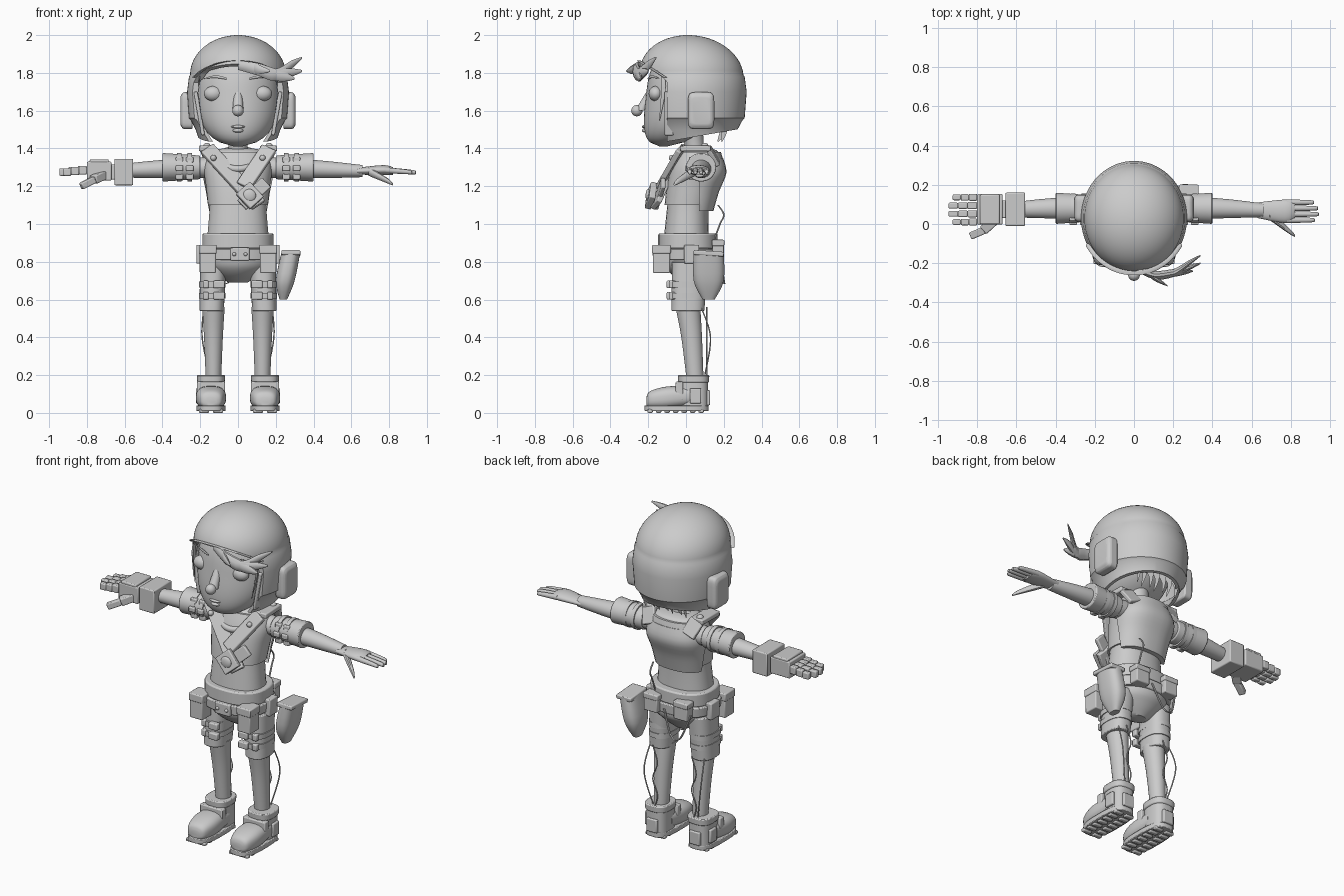
import bpy, bmesh, math
from mathutils import Vector, Matrix

default = bpy.data.objects.get("Cube")
if default:
    bpy.data.objects.remove(default, do_unlink=True)

GREY = (0.6, 0.6, 0.6, 1)
grey = bpy.data.materials.new("plain grey")
grey.use_nodes = True
grey.diffuse_color = GREY
grey.node_tree.nodes["Principled BSDF"].inputs["Base Color"].default_value = GREY

X, Y, Z = Vector((1, 0, 0)), Vector((0, 1, 0)), Vector((0, 0, 1))
SIDES = ((1, "left"), (-1, "right"))
parts = []


def finish(name, bm, bevel=0):
    bmesh.ops.recalc_face_normals(bm, faces=bm.faces)
    mesh = bpy.data.meshes.new(name)
    bm.to_mesh(mesh)
    bm.free()
    mesh.materials.append(grey)
    obj = bpy.data.objects.new(name, mesh)
    bpy.context.collection.objects.link(obj)
    if bevel:
        modifier = obj.modifiers.new("bevel", 'BEVEL')
        modifier.width, modifier.segments, modifier.limit_method = bevel, 2, 'ANGLE'
    parts.append(obj)
    return obj


def smooth_path(rows, steps):
    """Catmull-Rom curve through rows of numbers."""
    result = []
    for i in range(len(rows) - 1):
        before, start = rows[max(i - 1, 0)], rows[i]
        end, after = rows[i + 1], rows[min(i + 2, len(rows) - 1)]
        for k in range(steps):
            t = k / steps
            result.append([q + t * (r - p + t * (2*p - 5*q + 4*r - s + t * (3*(q - r) + s - p))) / 2
                           for p, q, r, s in zip(before, start, end, after)])
    return result + [list(rows[-1])]


def loft(name, rows, u=X, v=Y, flat=1, power=2, sides=32, steps=4, back_of=None, bevel=0):
    """Each row is a centre x, y, z and a radius along u; along v it is multiplied by flat."""
    bm, rings = bmesh.new(), []
    for x, y, z, radius in smooth_path(rows, steps):
        ring = []
        for k in range(sides):
            angle = math.tau * (k + 0.5) / sides
            c, s = math.cos(angle), math.sin(angle)
            offset = (u * math.copysign(abs(c) ** (2 / power), c)
                      + v * math.copysign(abs(s) ** (2 / power), s) * flat)
            ring.append(bm.verts.new(Vector((x, y, z)) + offset * radius))
        rings.append(ring)
    for low, high in zip(rings, rings[1:]):
        for k in range(sides):
            n = (k + 1) % sides
            bm.faces.new((low[k], low[n], high[n], high[k]))
    bm.faces.new(rings[0])
    bm.faces.new(rings[-1])
    if back_of is not None:
        bmesh.ops.bisect_plane(bm, geom=bm.verts[:] + bm.edges[:] + bm.faces[:],
                               plane_co=Y * back_of, plane_no=Y, clear_inner=True)
    return finish(name, bm, bevel)


def bar(name, start, end, width, thick, up=Z, bevel=0.006):
    """Box running from start to end."""
    start, end = Vector(start), Vector(end)
    along = (end - start).normalized()
    across = Vector(up).cross(along).normalized()
    frame = Matrix((along, across, along.cross(across))).transposed().to_4x4()
    bm = bmesh.new()
    bmesh.ops.create_cube(bm, size=1, matrix=Matrix.Translation((start + end) / 2) @ frame
                          @ Matrix.Diagonal(((end - start).length, width, thick, 1)))
    return finish(name, bm, bevel)


def box(name, centre, size):
    half = X * size[0] / 2
    return bar(name, Vector(centre) - half, Vector(centre) + half, size[1], size[2])


def pouch(name, centre, size):
    """Box with a slightly larger lid over its top third."""
    box(name, centre, size)
    lid = Vector(centre) + Z * size[2] * 0.4
    box(name + "_flap", lid, (size[0] * 1.1, size[1] * 1.1, size[2] / 3))


def ball(name, centre, radius, squash=(1, 1, 1)):
    bm = bmesh.new()
    bmesh.ops.create_uvsphere(bm, u_segments=24, v_segments=16, radius=radius,
                              matrix=Matrix.Translation(centre) @ Matrix.Diagonal((*squash, 1)))
    finish(name, bm)


def lock(name, points, radius):
    """Tapered strand of hair."""
    last = len(points) - 1
    loft(name, [(*p, radius * math.sin(math.pi * (0.25 + 0.7 * i / last)))
                for i, p in enumerate(points)], Z, Y, flat=0.6, sides=10)


def wire(name, points, radius=0.004):
    loft(name, [(*p, radius) for p in points], sides=8, steps=6)


# Head: egg whose chin is pushed forward
head_rows = []
for i in range(25):
    t = i / 24
    radius = 0.22 * math.sqrt(1 - abs(1 - 2 * t) ** 2.5)
    head_rows.append((0, -0.12 * (1 - t) ** 4, 1.41 + t * 0.54, max(radius, 0.02)))
loft("head", head_rows, flat=0.93, sides=48, steps=1)
loft("neck", [(0, .07, 1.27, .07), (0, .05, 1.38, .05), (0, .03, 1.5, .06)])

# Facial features
loft("nose_bridge", [(0, -.19, 1.7, .02), (0, -.24, 1.6, .03)])
ball("nose_tip", (0, -.26, 1.6), .03)
ball("upper_lip", (0, -.21, 1.515), .04, (1, .6, .25))
ball("lower_lip", (0, -.21, 1.495), .03, (1, .8, .4))
for s, side in SIDES:
    ball(side + "_eye", (s * .13, -.16, 1.69), .05, (1, .75, .8))
    lock(side + "_eyebrow", [(s * .06, -.2, 1.77), (s * .12, -.18, 1.78), (s * .18, -.14, 1.77)], .008)

# Helmet shell: wide lower band and domed crown, hollowed and opened at the face
helmet_rows = [(0, .05, 1.4, .19), (0, .03, 1.5, .225), (0, .03, 1.55, .25),
               (0, .03, 1.56, .26), (0, .03, 1.7, .27), (0, .03, 1.78, .26)]
for i in range(16):
    angle = math.pi / 2 * i / 15
    helmet_rows.append((0, .03 - .02 * math.sin(angle), 1.79 + .21 * math.sin(angle),
                        max(.254 * math.cos(angle), .01)))
cavity_rows = [(x, y, z - .02, max(r - .025, .01)) for x, y, z, r in helmet_rows]
helmet = loft("helmet", helmet_rows, flat=1.08, sides=64, steps=1)
cavity = loft("helmet_cavity", cavity_rows, flat=1.08, sides=64, steps=1)
bm = bmesh.new()
outline = ((-.5, 1.3), (-.1, 1.3), (-.1, 1.75), (-.15, 1.81), (-.27, 1.86), (-.5, 1.87))
profile = bm.faces.new([bm.verts.new((-.5, y, z)) for y, z in outline])
pushed = bmesh.ops.extrude_face_region(bm, geom=[profile])["geom"]
bmesh.ops.translate(bm, vec=X, verts=[e for e in pushed if isinstance(e, bmesh.types.BMVert)])
opening = finish("helmet_opening", bm)
hem = bar("helmet_hem", (0, -.3, 1.32), (0, .5, 1.46), .8, .16, bevel=0)
bpy.context.view_layer.objects.active = helmet
for cutter in (cavity, opening, hem):
    modifier = helmet.modifiers.new("cut", 'BOOLEAN')
    modifier.object, modifier.solver = cutter, 'EXACT'
    bpy.ops.object.modifier_apply(modifier=modifier.name)
    parts.remove(cutter)
    bpy.data.objects.remove(cutter, do_unlink=True)

# Brim bead, ear covers and temple hair
brim = []
for i in range(-4, 5):
    angle = math.radians(15 * i)
    brim.append((.27 * math.sin(angle), .03 - .28 * math.cos(angle),
                 1.865 - .18 * (1 - math.cos(angle))))
wire("helmet_brim", brim, .012)
for s, side in SIDES:
    loft(side + "_ear_cover", [(s * .24, .08, 1.6, .07), (s * .29, .08, 1.6, .07), (s * .305, .08, 1.6, .055)],
         Y, Z, flat=1.4, power=6, steps=1, bevel=.008)
    bar(side + "_cheek_strap", (s * .225, -.09, 1.7), (s * .185, -.09, 1.47), .05, .02, X)
    lock(side + "_temple_hair", [(s * .2, -.12, 1.8), (s * .21, -.12, 1.7), (s * .19, -.14, 1.55)], .02)

# Fringe swept to one side, and hair at the nape
for tip in ((.34, -.16, 1.88), (.34, -.2, 1.81), (.3, -.24, 1.77)):
    bend = Vector(tip) * 0.6 + Vector((.2, -.25, 1.79)) * 0.4
    lock("fringe", [(0, -.22, 1.84), (.1, -.26, 1.82), (.2, -.25, 1.79), bend, tip], .035)
lock("fringe_tip", [(.04, -.22, 1.84), (.1, -.27, 1.82), (.17, -.315, 1.81)], .03)
for i in range(-3, 4):
    x = i * .045
    lock("nape_hair", [(x, .15, 1.6), (x, .2, 1.52), (x, .17 + .02 * (i % 2), 1.44)], .035)

# Torso, with vest and back plate as wider copies of its upper part
torso_rows = [(0, 0, .86, .17), (0, .01, 1.1, .15), (0, .03, 1.2, .16),
              (0, .06, 1.3, .17), (0, .07, 1.38, .14), (0, .07, 1.4, .08)]
chest_rows = torso_rows[1:-1]
loft("torso", torso_rows, flat=.73, power=2.3)
loft("vest", [(x, y, z, r * 1.06) for x, y, z, r in chest_rows], flat=.78, power=2.3)
loft("back_plate", [(x, y, z - .03, r * 1.08) for x, y, z, r in chest_rows],
     flat=.84, power=2.5, back_of=.07)
bpy.ops.mesh.primitive_torus_add(location=(0, 0, 1.345), rotation=(.6, 0, 0),
                                 major_radius=.095, minor_radius=.018)
collar = bpy.context.object
collar.name = "collar"
collar.data.materials.append(grey)
parts.append(collar)

# Crossed chest straps, shoulder straps and buckle
for (s, side), foot in zip(SIDES, ((.03, -.14, 1.2), (.11, -.16, 1.1))):
    bar(side + "_chest_strap", (s * .165, -.025, 1.4), foot, .085, .03, (-s * .1, -.75, .5))
    bar(side + "_shoulder_strap", (s * .165, -.03, 1.4), (s * .16, .13, 1.4), .085, .03)
    bar(side + "_back_strap", (s * .16, .12, 1.4), (s * .13, .17, 1.32), .085, .025, Y)
    ball(side + "_shoulder_stud", (s * .165, .1, 1.41), .02)
    ball(side + "_strap_stud", (s * .13, -.075, 1.35), .016)
bar("chest_tail", (.15, -.12, 1.22), (.02, -.16, 1.1), .07, .025, -Y)
bar("buckle", (.025, -.18, 1.19), (.1, -.19, 1.11), .1, .035, Z * .4 - Y)
ball("buckle_stud", (.06, -.2, 1.15), .035, (1, .4, 1))

# Hips, waistband and belt
loft("hips", [(0, .03, .69, .05), (0, .02, .74, .13), (0, .02, .8, .18), (0, .01, .92, .18)], flat=.8)
loft("waistband", [(0, .01, .87, .19), (0, .01, .95, .19)], flat=.83, power=2.4, steps=1, bevel=.008)
loft("belt", [(0, .01, .81, .195), (0, .01, .87, .2)], flat=.83, power=2.5, steps=1, bevel=.006)
box("belt_buckle", (.01, -.152, .84), (.1, .03, .07))
for x in (-.02, .04):
    ball("belt_rivet", (x, -.168, .84), .01)
for s, side in SIDES:
    pouch(side + "_front_pouch", (s * .16, -.13, .81), (.085, .09, .14))
    pouch(side + "_back_pouch", (s * .1, .17, .86), (.09, .06, .1))
    box(side + "_hip_pouch", (s * .2, .03, .84), (.04, .08, .1))
loft("hip_bag", [(.24, .12, .6, .02), (.25, .12, .7, .05), (.28, .12, .85, .05)], flat=1.6, power=2.6)
bar("hip_bag_flap", (.28, .04, .85), (.28, .2, .84), .1, .025)
wire("aerial", [(.1, .15, .92), (.1, .18, 1), (.1, .2, 1.05), (.1, .17, 1.1)], .005)
wire("back_loop", [(-.15, .17, .84), (-.1, .2, .7), (-.04, .2, .7), (.02, .18, .84)], .006)

# Legs, shorts, leg straps and cables
for s, side in SIDES:
    x = s * .13
    loft(side + "_leg", [(x, .05, .15, .04), (x, .03, .4, .05), (x, .01, .56, .06)], flat=1.1)
    loft(side + "_shorts_leg", [(s * .14, .01, .54, .065), (x, .02, .8, .07)],
         flat=1.35, power=2.5, bevel=.005)
    for z in (.62, .68):
        loft(side + "_leg_strap", [(s * .137, .01, z + dz, .07) for dz in (-.015, .015)],
             flat=1.4, power=2.5, steps=1)
        box(side + "_strap_clip", (s * .1, -.085, z), (.06, .035, .04))
        box(side + "_side_clip", (s * .17, -.07, z), (.03, .04, .04))
    wire(side + "_leg_cable", [(s * .18, .08, .56), (s * .19, .13, .4), (s * .15, .1, .2)])
    wire(side + "_calf_cable", [(x + .015 * (-1) ** i, .11, .56 - i * .1) for i in range(5)])

# Boots
for s, side in SIDES:
    x = s * .143
    loft(side + "_boot_shaft", [(x, .04, .03, .067), (x, .04, .2, .067)], flat=1.15, power=2.8)
    loft(side + "_boot_cuff", [(x, .04, .16, .073), (x, .04, .2, .075)],
         flat=1.12, power=2.8, steps=1, bevel=.006)
    loft(side + "_boot_toe", [(x, -.21, .06, .03), (x, -.19, .07, .06), (x, -.1, .08, .08), (x, .03, .09, .07)],
         X, Z, flat=.75, power=2.6)
    loft(side + "_sole", [(x, -.05, z, .17) for z in (.01, .04)],
         Y, X, flat=.46, power=3, steps=1, bevel=.004)
    bar(side + "_instep_strap", (x - .075, -.035, .115), (x + .075, -.035, .115), .04, .1)
    box(side + "_ankle_block", (x + s * .065, .05, .09), (.03, .06, .08))
    box(side + "_heel_block", (x, .115, .08), (.07, .025, .08))
    for i in range(7):
        for shift in (-.037, .037):
            box(side + "_tread", (x + shift, i * .045 - .19, .01), (.055, .028, .02))

# Arms and sleeves with clips
for s, side in SIDES:
    loft(side + "_arm", [(s * .13, .08, 1.3, .06), (s * .42, .08, 1.29, .052), (s * .66, .07, 1.28, .035)],
         Y, Z, flat=.92)
    loft(side + "_sleeve", [(s * .2, .08, 1.3, .066), (s * .4, .08, 1.3, .08)], Y, Z, flat=.95, bevel=.006)
    for x in (.255, .31):
        loft(side + "_sleeve_band", [(s * (x + dx), .08, 1.3, .075) for dx in (-.012, .012)], Y, Z, steps=1)
        for drop in (-1, 0, 1):
            box(side + "_sleeve_clip", (s * x, .01 + abs(drop) * .02, 1.295 + drop * .045), (.04, .03, .03))

# Bare left hand
loft("left_palm", [(.63, .07, 1.28, .04), (.77, .065, 1.285, .06), (.82, .07, 1.28, .045)], Y, Z, flat=.45)
for i in range(4):
    y, reach = .02 + i * .03, .95 - .02 * abs(i - 1.4)
    loft("left_finger", [(.78, y, 1.285, .016), (reach - .02, y, 1.275, .012), (reach, y, 1.27, .006)],
         Y, Z, sides=12)
loft("left_thumb", [(.69, .045, 1.28, .025), (.79, -.035, 1.23, .015), (.82, -.06, 1.21, .006)],
     Y, Z, sides=12)

# Boxy right gauntlet with jointed fingers
box("right_cuff", (-.605, .075, 1.275), (.1, .17, .14))
box("right_hand_block", (-.735, .075, 1.28), (.13, .155, .1))
box("right_hand_top", (-.735, .075, 1.325), (.1, .15, .035))
box("right_wrist_link", (-.66, .075, 1.275), (.06, .09, .08))
for i in range(4):
    step = .052 - .007 * abs(i - 1.5)
    for k in range(3):
        size = .036 - .003 * k
        box("right_finger_segment", (-.8 - step * (k + .5), .01 + i * .042, 1.285 - .005 * k),
            (step, size, size + .01))
bar("right_thumb_base", (-.71, .02, 1.26), (-.765, -.03, 1.235), .05, .045)
bar("right_thumb_tip", (-.76, -.03, 1.235), (-.83, -.06, 1.2), .038, .036)

# Smooth shading with sharp creases kept
bpy.ops.object.select_all(action='DESELECT')
for obj in parts:
    obj.select_set(True)
bpy.context.view_layer.objects.active = helmet
bpy.ops.object.shade_smooth_by_angle(angle=math.radians(35))
